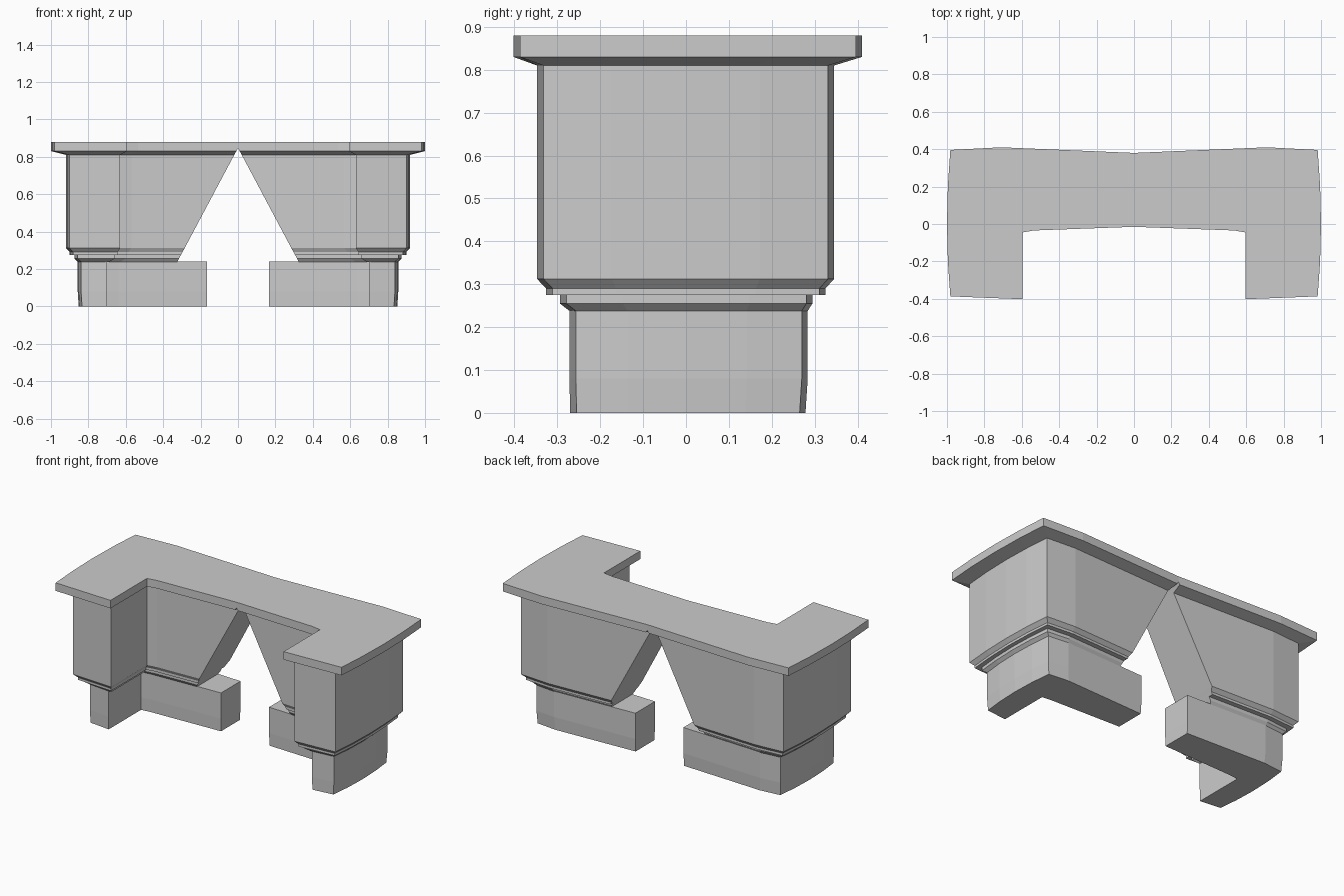
import bpy, bmesh

if "Cube" in bpy.data.objects:
    bpy.data.objects.remove(bpy.data.objects["Cube"])


def outline(z, X, back, front, inner, wing, end):
    """L-shaped half outline: gently bent back, bowed side, leg, wing."""
    def back_y(x):
        if x < 0.71:
            return back - 0.03 * (0.71 - x) / 0.71
        return back - 0.015 * (x - 0.71) / 0.27

    def wing_y(x):
        return wing + 0.02 * (1 - x / 0.55)

    xc = X - 0.018
    peak = min(0.71, X - 0.15)
    pts = [(end + (peak - end) * t, back_y(end + (peak - end) * t))
           for t in (0, 0.33, 0.67, 1)]
    # bowed outer side
    pts.append((xc, back - 0.014))
    pts += [(X - 0.005, back / 2), (X, 0), (X - 0.005, front / 2)]
    # leg front and inner corner
    pts += [(xc, front + 0.015), (inner, front), (inner, wing - 0.01)]
    xk = inner - 0.06
    pts.append((xk, wing_y(xk)))
    xm = (xk + end) / 2
    pts += [(xm, wing_y(xm)), (end, wing_y(end))]
    return [(x, y, z) for x, y in pts]


def part(name, levels, top=True, bottom=True):
    """Loft a stack of L outlines and mirror it across x."""
    bm = bmesh.new()
    rings = [[bm.verts.new(p) for p in outline(*lv)] for lv in levels]
    n = len(rings[0])
    for a, b in zip(rings, rings[1:]):
        for i in range(n):
            j = (i + 1) % n
            quad = [a[i], a[j], b[j], b[i]]
            if any(v.co.x > 1e-4 for v in quad):
                bm.faces.new(quad)
    if top:
        bm.faces.new(rings[0])
    if bottom:
        bm.faces.new(rings[-1][::-1])
    bmesh.ops.recalc_face_normals(bm, faces=bm.faces[:])
    me = bpy.data.meshes.new(name)
    bm.to_mesh(me)
    bm.free()
    ob = bpy.data.objects.new(name, me)
    bpy.context.collection.objects.link(ob)
    mirror = ob.modifiers.new("mirror", 'MIRROR')
    mirror.use_clip = True
    return ob


# each level: z, outer x, back y, leg front y, leg inner x, wing front y, end x
# table top with chamfered underside
part("desk_top", [
    (0.88, 1.0, 0.41, -0.402, 0.595, -0.035, 0.0),
    (0.845, 1.0, 0.41, -0.402, 0.595, -0.035, 0.0),
    (0.83, 1.0, 0.41, -0.402, 0.595, -0.035, 0.009),
    (0.81, 0.92, 0.345, -0.347, 0.63, 0.018, 0.02)], bottom=False)

# cabinet bodies with sloped inner ends and stepped lower edge
part("cabinet_body", [
    (0.81, 0.92, 0.345, -0.347, 0.63, 0.018, 0.02),
    (0.312, 0.92, 0.345, -0.347, 0.63, 0.018, 0.285),
    (0.29, 0.90, 0.325, -0.326, 0.645, 0.03, 0.297),
    (0.275, 0.90, 0.325, -0.326, 0.645, 0.03, 0.305)], top=False)

# recessed collar between body and base
part("collar", [
    (0.275, 0.875, 0.295, -0.294, 0.66, 0.042, 0.305),
    (0.255, 0.875, 0.295, -0.294, 0.66, 0.042, 0.316),
    (0.238, 0.857, 0.284, -0.272, 0.69, 0.055, 0.325)])

# base blocks standing on the floor
part("base_block", [
    (0.24, 0.857, 0.284, -0.272, 0.70, 0.055, 0.165),
    (0.08, 0.857, 0.284, -0.272, 0.70, 0.055, 0.165),
    (0.0, 0.852, 0.279, -0.27, 0.70, 0.058, 0.167)])
